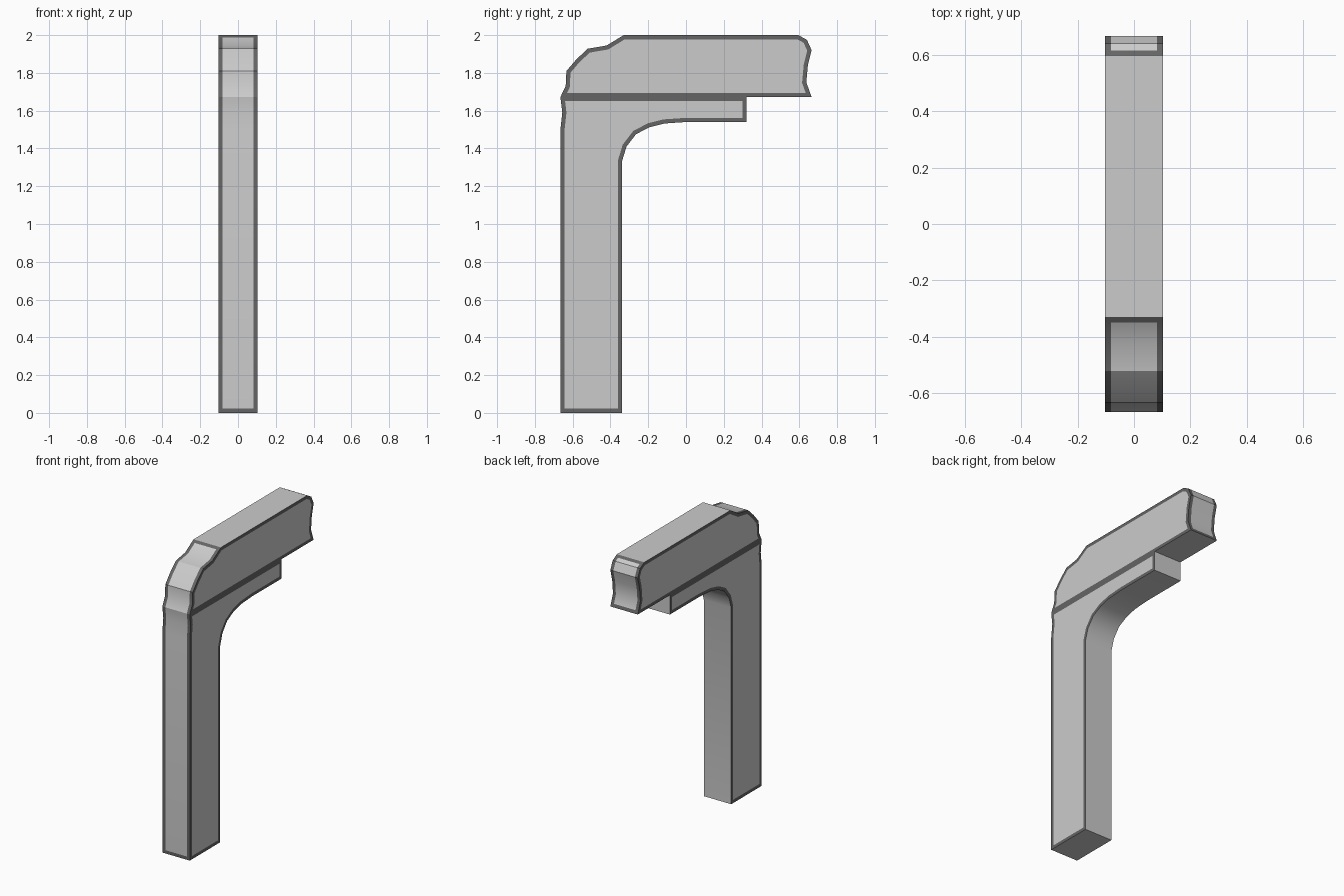
import bpy, bmesh

if "Cube" in bpy.data.objects:
    bpy.data.objects.remove(bpy.data.objects["Cube"])

HALF_W = 0.103   # half thickness along x
BORDER = 0.022   # width of the dark edge trim

# (y, z) outline, anticlockwise seen from +x: post, inner curve, ledge
lower = [(-0.665, 0), (-0.338, 0), (-0.338, 1.335), (-0.315, 1.41), (-0.265, 1.475),
         (-0.195, 1.512), (-0.115, 1.532), (0, 1.54), (0.32, 1.54)]
joint = [(0.32, 1.672)]
# beam: overhanging end, flat top, carved front shoulder
end = [(0.665, 1.672), (0.637, 1.75), (0.645, 1.84), (0.665, 1.92), (0.64, 1.975), (0.595, 2.0)]
shoulder = [(-0.33, 2.0), (-0.42, 1.945), (-0.52, 1.928), (-0.58, 1.872),
            (-0.633, 1.81), (-0.637, 1.73), (-0.665, 1.672)]
front = [(-0.655, 1.59), (-0.665, 1.5)]
outline = lower + joint + end + shoulder + front
n = len(outline)
i_joint = len(lower)
i_end = i_joint + 1
i_shoulder = i_end + len(end)
i_seam = i_shoulder + len(shoulder) - 1

bm = bmesh.new()
right = [bm.verts.new((HALF_W, y, z)) for y, z in outline]
left = [bm.verts.new((-HALF_W, y, z)) for y, z in outline]

# rim around the outline
rim = [bm.faces.new((right[i], left[i], left[(i + 1) % n], right[(i + 1) % n]))
       for i in range(n)]

# side panels, split along the seam between post and beam
beam_ids = list(range(i_joint, i_seam + 1))
post_ids = list(range(0, i_joint + 1)) + list(range(i_seam, n))
panels = []
for ids in (beam_ids, post_ids):
    panels.append(bm.faces.new([right[i] for i in ids]))
    panels.append(bm.faces.new([left[i] for i in reversed(ids)]))
bmesh.ops.recalc_face_normals(bm, faces=bm.faces[:])

# dark trim framing the side panels, the front strip and the beam end
plain = set(bm.faces)
bmesh.ops.inset_individual(bm, faces=panels, thickness=BORDER, use_even_offset=True)
for strip in (rim[i_shoulder:], rim[i_end:i_shoulder - 1]):
    bmesh.ops.inset_region(bm, faces=strip, thickness=BORDER,
                           use_boundary=True, use_even_offset=True)
for f in bm.faces:
    f.material_index = 0 if f in plain else 1

mesh = bpy.data.meshes.new("bracket_beam")
bm.to_mesh(mesh)
bm.free()
obj = bpy.data.objects.new("bracket_beam", mesh)
bpy.context.collection.objects.link(obj)

for name, shade in (("wood_grey", 0.8), ("edge_dark", 0.13)):
    mat = bpy.data.materials.new(name)
    mat.diffuse_color = (shade, shade, shade, 1)
    mat.use_nodes = True
    mat.node_tree.nodes["Principled BSDF"].inputs["Base Color"].default_value = mat.diffuse_color
    mesh.materials.append(mat)

bpy.context.view_layer.objects.active = obj
obj.select_set(True)
bpy.ops.object.shade_smooth_by_angle(angle=0.5)
